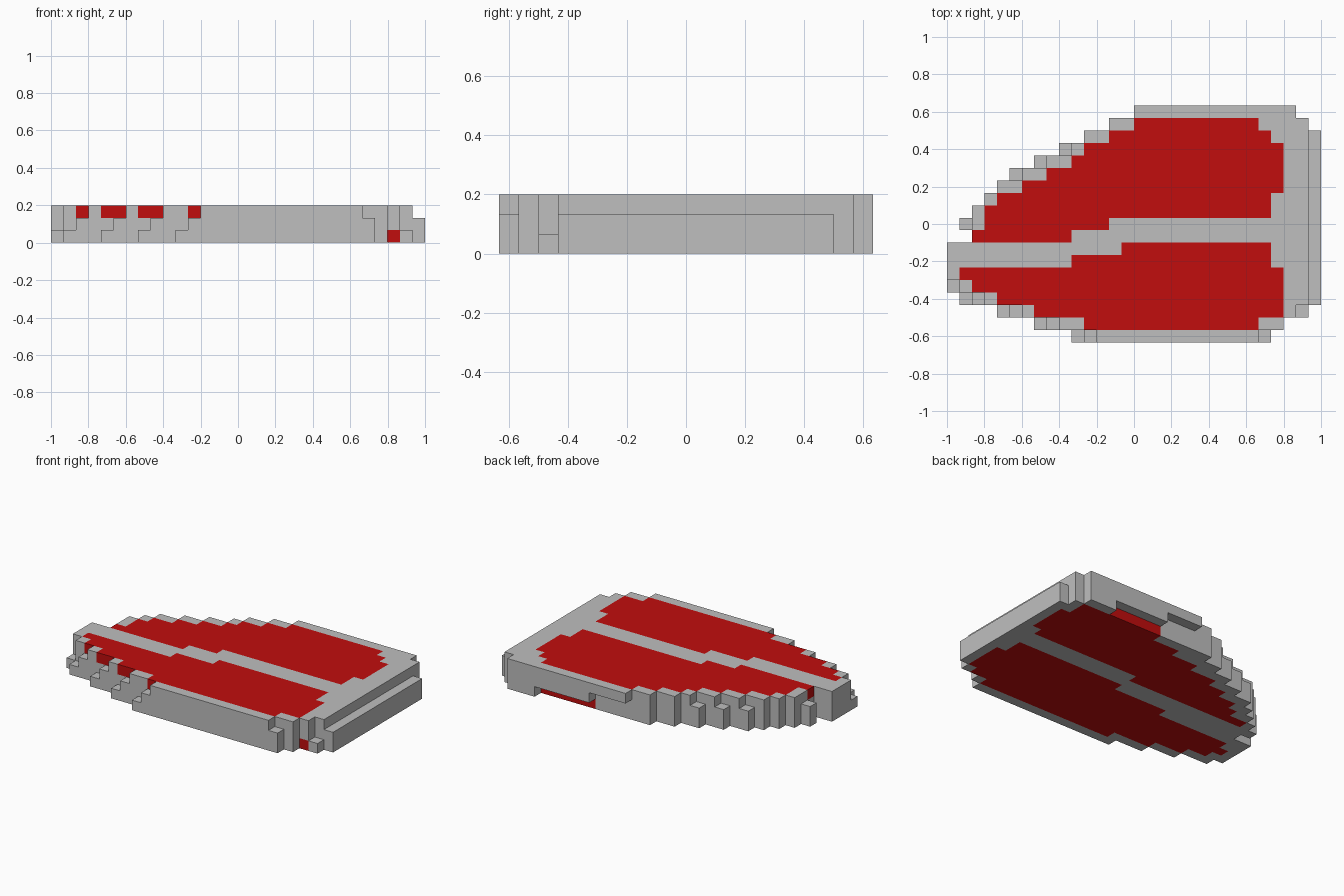
import bpy
import bmesh

cube = bpy.data.objects.get("Cube")
if cube:
    bpy.data.objects.remove(cube, do_unlink=True)

U = 1 / 15  # block size


def material(name, colour):
    m = bpy.data.materials.new(name)
    m.use_nodes = True
    m.diffuse_color = colour
    m.node_tree.nodes["Principled BSDF"].inputs["Base Color"].default_value = colour
    return m


grey = material("light grey", (0.52, 0.52, 0.52, 1))
red = material("red", (0.533, 0.004, 0.004, 1))

# Each layer: the first and end block of every row, from the back row to the front row
layers = {
    "bottom_layer": (
        [25, 13, 11, 9, 7, 5, 4, 3, 2, 1, 2, 0, 0, 0, 0, 1, 4, 7, 10],
        [28, 29] + [30] * 14 + [29, 27, 26]),
    "middle_layer": (
        [19, 13, 11, 9, 7, 5, 4, 3, 2, 1, 2, 0, 0, 0, 1, 2, 5, 8, 11],
        [28, 29] + [30] * 14 + [28, 27, 26]),
    "top_layer": (
        [15, 13, 11, 10, 8, 6, 4, 3, 2, 2, 2, 0, 0, 0, 1, 3, 6, 9, 12],
        [28, 29] + [29] * 14 + [28, 27, 25]),
}

# Red spans of the two panels, split by the grey band (start = end means none)
red_spans = {
    "bottom_layer": (
        [0, 19, 16, 13, 10, 8, 6, 5, 3, 0, 16, 10, 2, 1, 2, 4, 7, 11, 0],
        [0, 28, 28, 29, 29, 29, 29, 28, 16, 0, 28, 28, 29, 29, 29, 29, 28, 26, 0]),
    "top_layer": (
        [0, 15, 13, 11, 10, 8, 6, 4, 3, 3, 2, 14, 10, 1, 2, 4, 7, 11, 0],
        [0, 25, 26, 27, 27, 27, 27, 26, 26, 13, 10, 26, 26, 27, 27, 27, 27, 25, 0]),
}

# All filled blocks, so that faces between neighbours are left out
filled = set()
for k, (starts, ends) in enumerate(layers.values()):
    for r, (a, b) in enumerate(zip(starts, ends)):
        filled.update((i, r, k) for i in range(a, b))

# Face directions in block steps (column, row towards the front, layer)
DIRECTIONS = [(1, 0, 0), (-1, 0, 0), (0, 1, 0), (0, -1, 0), (0, 0, 1), (0, 0, -1)]


def block_face(i, r, k, d):
    """Corners of one side of a block, in order around the side."""
    axis = [abs(c) for c in d].index(1)
    p, q = [n for n in range(3) if n != axis]
    corners = []
    for s, t in ((0, 0), (1, 0), (1, 1), (0, 1)):
        c = [i, r, k]
        c[axis] += max(d[axis], 0)
        c[p] += s
        c[q] += t
        corners.append(tuple(c))
    return corners


def build_layer(name, k):
    bm = bmesh.new()
    verts = {}
    spans = red_spans.get(name)
    for i, r, layer in sorted(filled):
        if layer != k:
            continue
        is_red = bool(spans) and spans[0][r] <= i < spans[1][r]
        for d in DIRECTIONS:
            if (i + d[0], r + d[1], k + d[2]) in filled:
                continue
            corners = block_face(i, r, k, d)
            for c in corners:
                if c not in verts:
                    verts[c] = bm.verts.new(
                        ((c[0] - 15) * U, (9.5 - c[1]) * U, c[2] * U))
            face = bm.faces.new([verts[c] for c in corners])
            face.material_index = int(is_red)
            # Turn the face outwards
            face.normal_update()
            n = face.normal
            if n.x * d[0] - n.y * d[1] + n.z * d[2] < 0:
                face.normal_flip()
    mesh = bpy.data.meshes.new(name)
    bm.to_mesh(mesh)
    bm.free()
    mesh.materials.append(grey)
    mesh.materials.append(red)
    obj = bpy.data.objects.new(name, mesh)
    bpy.context.collection.objects.link(obj)


for k, name in enumerate(layers):
    build_layer(name, k)
